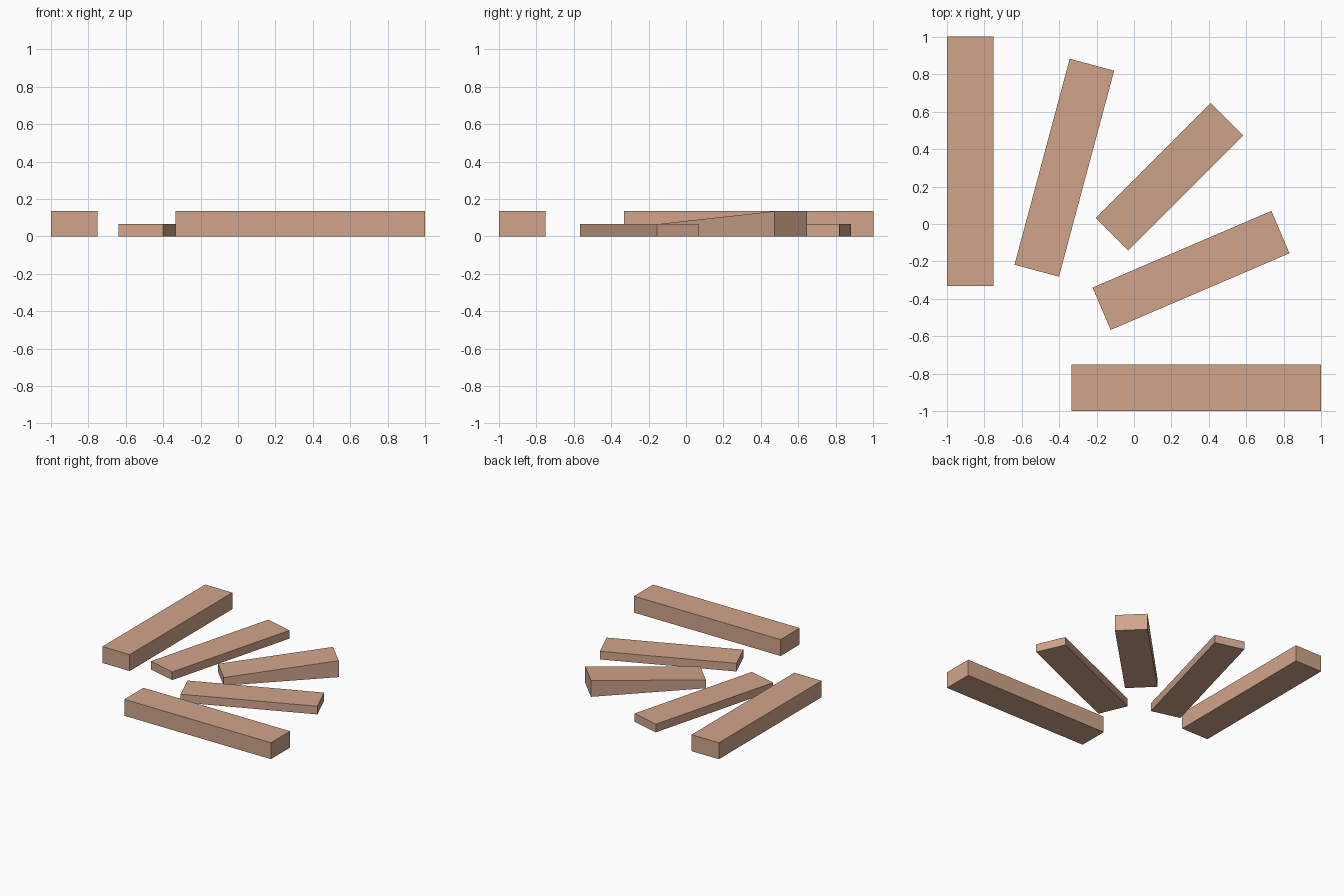
import bpy
import bmesh
import math
from mathutils import Matrix

if "Cube" in bpy.data.objects:
    bpy.data.objects.remove(bpy.data.objects["Cube"])

clay = bpy.data.materials.new("clay_tan")
clay.diffuse_color = (0.64, 0.375, 0.26, 1.0)
clay.use_nodes = True
clay.node_tree.nodes["Principled BSDF"].inputs["Base Color"].default_value = clay.diffuse_color


def slab(name, centre, length, angle, h_inner, h_outer, width=0.246):
    """Flat-bottomed bar along local x; its top may slope from inner to outer end."""
    bm = bmesh.new()
    bmesh.ops.create_cube(bm, size=1.0)
    for v in bm.verts:
        top = h_outer if v.co.x > 0 else h_inner
        v.co.z = top if v.co.z > 0 else 0.0
        v.co.x *= length
        v.co.y *= width
    bm.transform(Matrix.Translation((centre[0], centre[1], 0.0))
                 @ Matrix.Rotation(math.radians(angle), 4, 'Z'))
    mesh = bpy.data.meshes.new(name)
    bm.to_mesh(mesh)
    bm.free()
    mesh.materials.append(clay)
    obj = bpy.data.objects.new(name, mesh)
    bpy.context.collection.objects.link(obj)


THICK, THIN = 0.135, 0.067

# Fan of five bars, from the left side round to the front
slab("left_bar", (-0.876, 0.335), 1.333, 90, THICK, THICK, 0.248)
slab("left_thin_bar", (-0.3725, 0.301), 1.14, 75, THIN, THIN)
slab("middle_wedge_bar", (0.19, 0.253), 0.87, 45, THIN, THICK)
slab("front_thin_bar", (0.305, -0.248), 1.04, 23.2, THIN, THIN)
slab("front_bar", (0.333, -0.876), 1.333, 0, THICK, THICK, 0.248)
